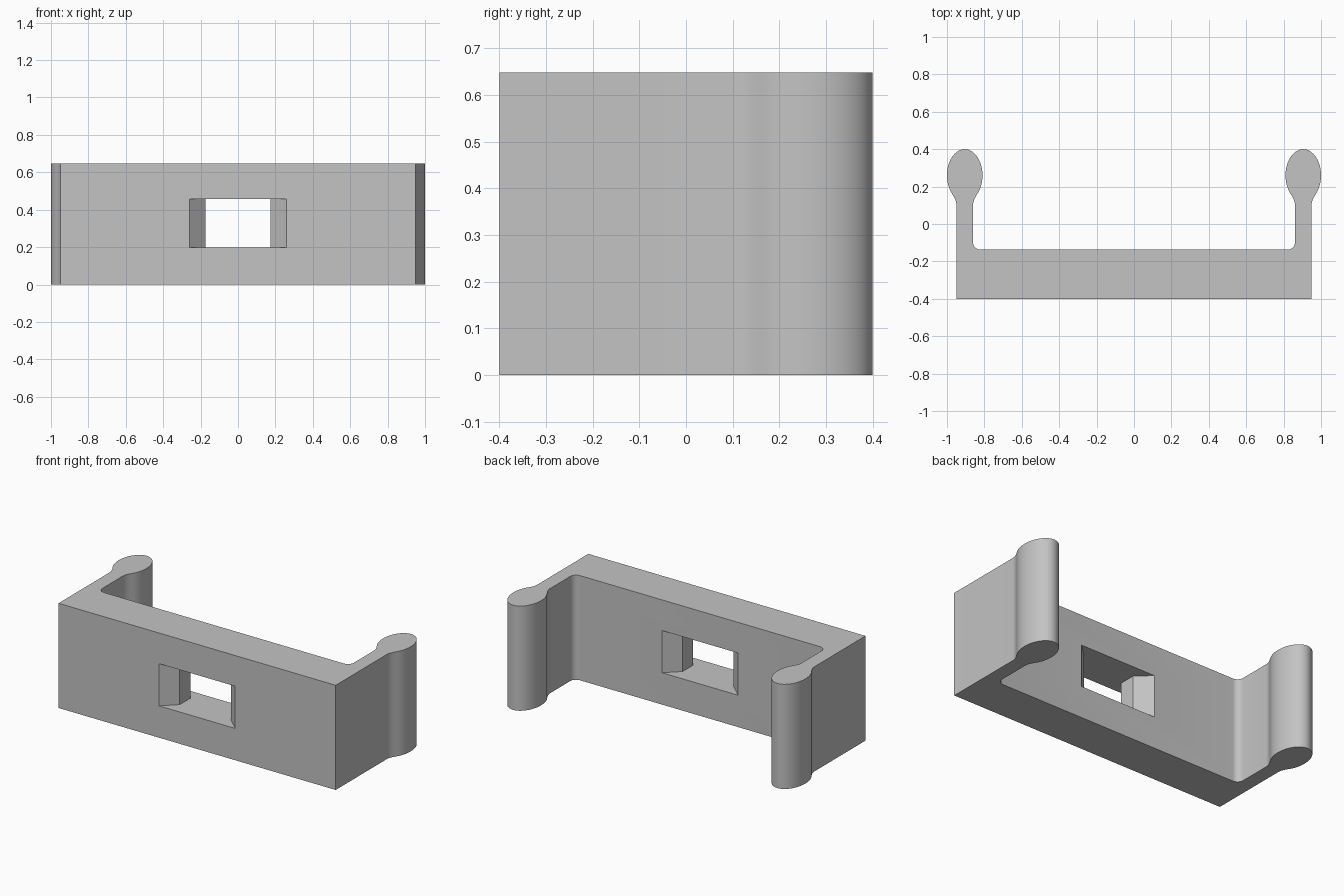
import bpy, bmesh, math
from mathutils import Vector

cube = bpy.data.objects.get("Cube")
if cube:
    bpy.data.objects.remove(cube, do_unlink=True)

HEIGHT = 0.648
FRONT, INNER = -0.4, -0.137           # front and back faces of the main bar
ARM_X, ARM_HALF = 0.905, 0.044        # arm centre line and half thickness
HEAD_Y, HEAD_A, HEAD_B = 0.26, 0.095, 0.14


def material(name, rgb):
    m = bpy.data.materials.new(name)
    m.use_nodes = True
    m.diffuse_color = (*rgb, 1)
    m.node_tree.nodes["Principled BSDF"].inputs["Base Color"].default_value = (*rgb, 1)
    return m


def prism(name, outline, z0, z1):
    """Extrude a counter-clockwise xy outline between two heights."""
    bm = bmesh.new()
    face = bm.faces.new([bm.verts.new((x, y, z0)) for x, y in outline])
    top = bmesh.ops.extrude_face_region(bm, geom=[face])["geom"]
    bmesh.ops.translate(bm, vec=(0, 0, z1 - z0),
                        verts=[v for v in top if isinstance(v, bmesh.types.BMVert)])
    bmesh.ops.recalc_face_normals(bm, faces=bm.faces)
    mesh = bpy.data.meshes.new(name)
    bm.to_mesh(mesh)
    bm.free()
    obj = bpy.data.objects.new(name, mesh)
    bpy.context.collection.objects.link(obj)
    return obj


def arc(cx, cy, a, b, start, end, steps):
    angles = [math.radians(start + (end - start) * i / steps) for i in range(steps + 1)]
    return [(cx + a * math.cos(t), cy + b * math.sin(t)) for t in angles]


def neck(side, steps=8):
    """Concave blend from the straight arm up to the oval head."""
    p = [Vector((ARM_HALF, 0.1)), Vector((ARM_HALF, 0.125)), Vector((0.067, 0.16))]
    pts = []
    for i in range(steps):
        t = i / steps
        q = p[0] * (1 - t) ** 2 + p[1] * 2 * t * (1 - t) + p[2] * t * t
        pts.append((ARM_X + side * q.x, q.y))
    return pts


# Right half of the clip outline: outer side, head, inner side, rounded corner
half = [(ARM_X + ARM_HALF, FRONT)] + neck(1)
half += arc(ARM_X, HEAD_Y, HEAD_A, HEAD_B, -45.5, 225.5, 48)
half += neck(-1)[::-1]
r = 0.04
half += arc(ARM_X - ARM_HALF - r, INNER + r, r, r, 0, -90, 8)
outline = half + [(-x, y) for x, y in reversed(half)]
clip = prism("clip_body", outline, 0, HEIGHT)
clip.data.materials.append(material("grey plastic", (0.55, 0.55, 0.55)))

# Rectangular slot that flares toward both faces of the bar
wide, narrow, flare, over = 0.26, 0.175, 0.08, 0.05
slot = [(wide, FRONT - over), (wide, FRONT), (narrow, FRONT + flare),
        (narrow, INNER - flare), (wide, INNER), (wide, INNER + over)]
slot += [(-x, y) for x, y in reversed(slot)]
cutter = prism("slot_cutter", slot, 0.197, 0.458)
cutter.hide_render = True

bpy.ops.object.select_all(action="DESELECT")
clip.select_set(True)
bpy.context.view_layer.objects.active = clip
cut = clip.modifiers.new("slot", "BOOLEAN")
cut.operation, cut.solver, cut.object = "DIFFERENCE", "EXACT", cutter
bpy.ops.object.modifier_apply(modifier=cut.name)
bpy.data.objects.remove(cutter, do_unlink=True)

# Smooth heads and fillets, crisp corners
bpy.ops.object.shade_smooth_by_angle(angle=math.radians(30))
